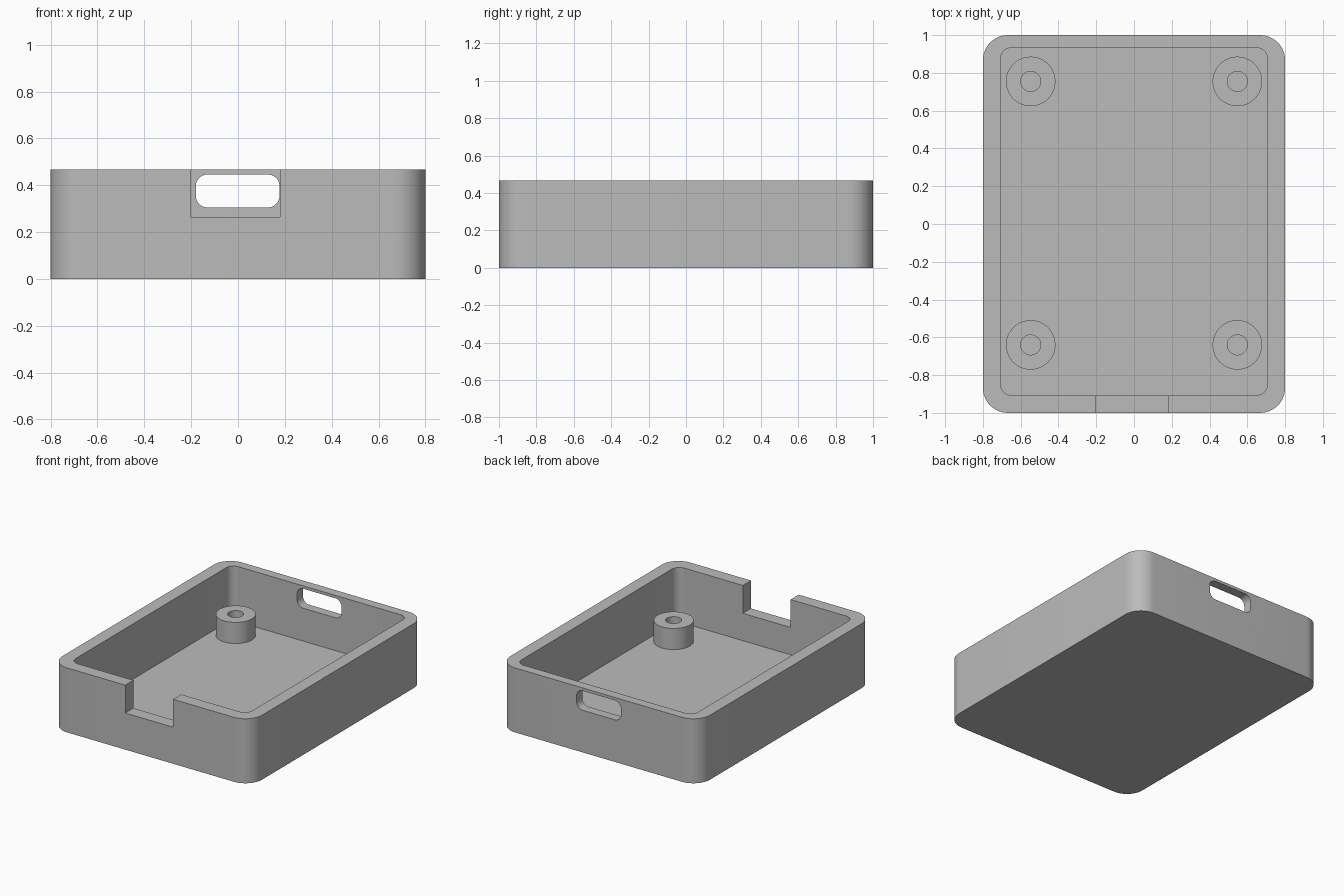
import bpy
import bmesh
from math import cos, sin, pi, radians
from mathutils import Matrix

if "Cube" in bpy.data.objects:
    bpy.data.objects.remove(bpy.data.objects["Cube"], do_unlink=True)

HEIGHT, FLOOR, POST_TOP = 0.467, 0.067, 0.22

grey = bpy.data.materials.new("plain grey")
grey.use_nodes = True
grey.diffuse_color = (0.5, 0.5, 0.5, 1)
grey.node_tree.nodes["Principled BSDF"].inputs["Base Color"].default_value = (0.5, 0.5, 0.5, 1)


def prism(name, x0, x1, y0, y1, z0, z1, radius=0.0, steps=12, turn=None):
    """Upright prism with a rounded rectangular outline."""
    bm = bmesh.new()
    ring = []
    corners = [(x1, y1, -1, -1), (x0, y1, 1, -1), (x0, y0, 1, 1), (x1, y0, -1, 1)]
    for i, (x, y, sx, sy) in enumerate(corners):
        for k in range(steps + 1 if radius else 1):
            a = (i + k / steps) * pi / 2
            ring.append(bm.verts.new((x + radius * (sx + cos(a)), y + radius * (sy + sin(a)), z0))
                        if radius else bm.verts.new((x, y, z0)))
    bottom = bm.faces.new(ring)
    top = bmesh.ops.extrude_face_region(bm, geom=[bottom])["geom"]
    bmesh.ops.translate(bm, vec=(0, 0, z1 - z0),
                        verts=[v for v in top if isinstance(v, bmesh.types.BMVert)])
    if turn:
        bm.transform(turn)
    bmesh.ops.recalc_face_normals(bm, faces=bm.faces)
    mesh = bpy.data.meshes.new(name)
    bm.to_mesh(mesh)
    bm.free()
    obj = bpy.data.objects.new(name, mesh)
    bpy.context.collection.objects.link(obj)
    mesh.materials.append(grey)
    return obj


def cut(target, cutter):
    """Subtract the cutter, then discard it."""
    mod = target.modifiers.new("cut", 'BOOLEAN')
    mod.operation, mod.solver, mod.object = 'DIFFERENCE', 'EXACT', cutter
    cutter.hide_render = True
    bpy.context.view_layer.objects.active = target
    bpy.ops.object.modifier_apply(modifier=mod.name)
    bpy.data.objects.remove(cutter, do_unlink=True)


def smooth(obj):
    bpy.ops.object.select_all(action='DESELECT')
    obj.select_set(True)
    bpy.context.view_layer.objects.active = obj
    bpy.ops.object.shade_smooth_by_angle(angle=radians(30))


# Tray with rounded corners, hollowed from above
tray = prism("tray", -0.8, 0.8, -1, 1, 0, HEIGHT, 0.133)
cut(tray, prism("cavity", -0.707, 0.707, -0.907, 0.933, FLOOR, 0.6, 0.06))

# Open notch in the front wall
cut(tray, prism("notch", -0.203, 0.18, -1.1, -0.85, 0.265, 0.6))

# Rounded slot through the back wall
cut(tray, prism("slot", -0.18, 0.177, 0.305, 0.446, -1.1, -0.85, 0.05,
                turn=Matrix.Rotation(pi / 2, 4, 'X')))
smooth(tray)

# Hollow screw posts in the four corners
for end, y in (("back", 0.755), ("front", -0.64)):
    for side, s in (("left", 1), ("right", -1)):
        bpy.ops.mesh.primitive_cylinder_add(vertices=48, radius=0.131, depth=POST_TOP - FLOOR,
                                            location=(s * 0.547, y, (POST_TOP + FLOOR) / 2))
        post = bpy.context.object
        post.name = f"{end}_{side}_post"
        post.data.materials.append(grey)
        bpy.ops.mesh.primitive_cylinder_add(vertices=32, radius=0.053, depth=0.5,
                                            location=(s * 0.547, y, 0.2))
        cut(post, bpy.context.object)
        smooth(post)
